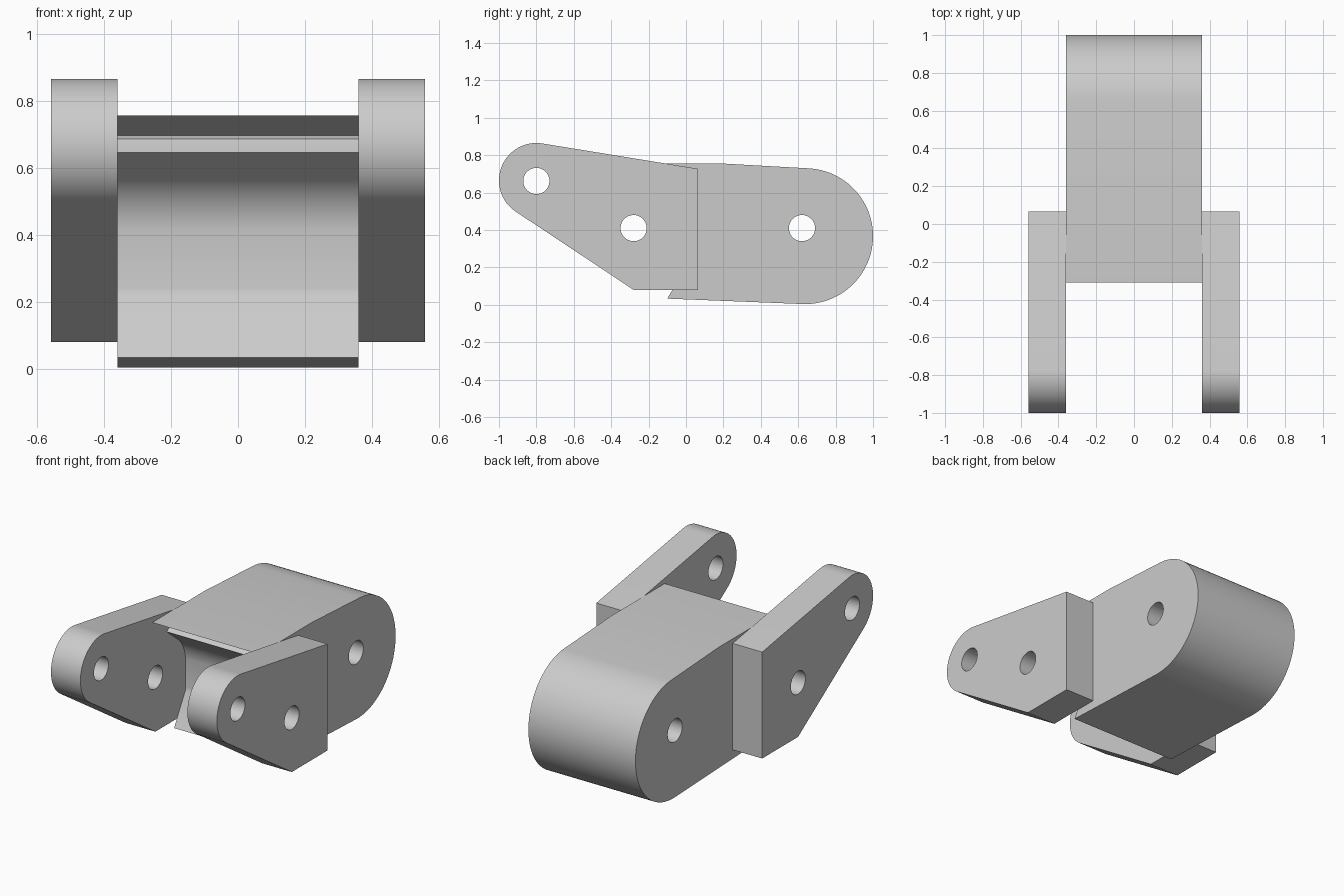
import bpy
import bmesh
from math import cos, sin, radians, pi

cube = bpy.data.objects.get("Cube")
if cube:
    bpy.data.objects.remove(cube, do_unlink=True)

HOLE_R = 0.07

metal = bpy.data.materials.new("grey_metal")
metal.use_nodes = True
GREY = (0.6, 0.6, 0.6, 1.0)
metal.diffuse_color = GREY
metal.node_tree.nodes["Principled BSDF"].inputs["Base Color"].default_value = GREY


def arc(cy, cz, r, start, end, steps):
    """Points along a circular arc, angles in degrees."""
    angles = [radians(start + (end - start) * i / steps) for i in range(steps + 1)]
    return [(cy + r * cos(a), cz + r * sin(a)) for a in angles]


def hole(cy, cz):
    return arc(cy, cz, HOLE_R, 0, 360, 40)[:-1]


def extruded_part(name, loops, x0, x1):
    """Fill a side profile with its holes and extrude it across x."""
    bm = bmesh.new()
    for loop in loops:
        verts = [bm.verts.new((x0, y, z)) for y, z in loop]
        for i, v in enumerate(verts):
            bm.edges.new((v, verts[i - 1]))
    bmesh.ops.triangle_fill(bm, edges=bm.edges[:], use_beauty=True, use_dissolve=False)
    result = bmesh.ops.extrude_face_region(bm, geom=bm.faces[:], use_keep_orig=True)
    moved = [g for g in result["geom"] if isinstance(g, bmesh.types.BMVert)]
    bmesh.ops.translate(bm, verts=moved, vec=(x1 - x0, 0, 0))
    bmesh.ops.recalc_face_normals(bm, faces=bm.faces[:])
    mesh = bpy.data.meshes.new(name)
    bm.to_mesh(mesh)
    bm.free()
    mesh.materials.append(metal)
    obj = bpy.data.objects.new(name, mesh)
    bpy.context.collection.objects.link(obj)
    bpy.ops.object.select_all(action="DESELECT")
    obj.select_set(True)
    bpy.context.view_layer.objects.active = obj
    bpy.ops.object.shade_smooth_by_angle(angle=radians(25))
    return obj


# Central block: round back, hollowed front with a thin overhanging lip
body = arc(0.637, 0.367, 0.363, -92, 87, 48)
body += [(0.2, 0.755), (-0.31, 0.755)]
body += [(-0.14, 0.703), (-0.122, 0.696), (-0.12, 0.685), (-0.13, 0.675), (-0.17, 0.645)]
body += arc(-0.2, 0.4, 0.21, 54, 4, 12)
body += [(0.012, 0.24), (0.008, 0.22), (-0.1, 0.033)]
extruded_part("centre_block", [body, hole(0.62, 0.41)], -0.36, 0.36)

# Side plates: rounded front eye, square back end, two pin holes
plate = arc(-0.8, 0.665, 0.2, 81, 237, 40)
plate += [(-0.28, 0.08), (0.065, 0.08), (0.065, 0.727)]
plate_loops = [plate, hole(-0.8, 0.662), hole(-0.28, 0.41)]
for side, sign in (("left", 1), ("right", -1)):
    extruded_part(side + "_plate", plate_loops, sign * 0.36, sign * 0.558)
